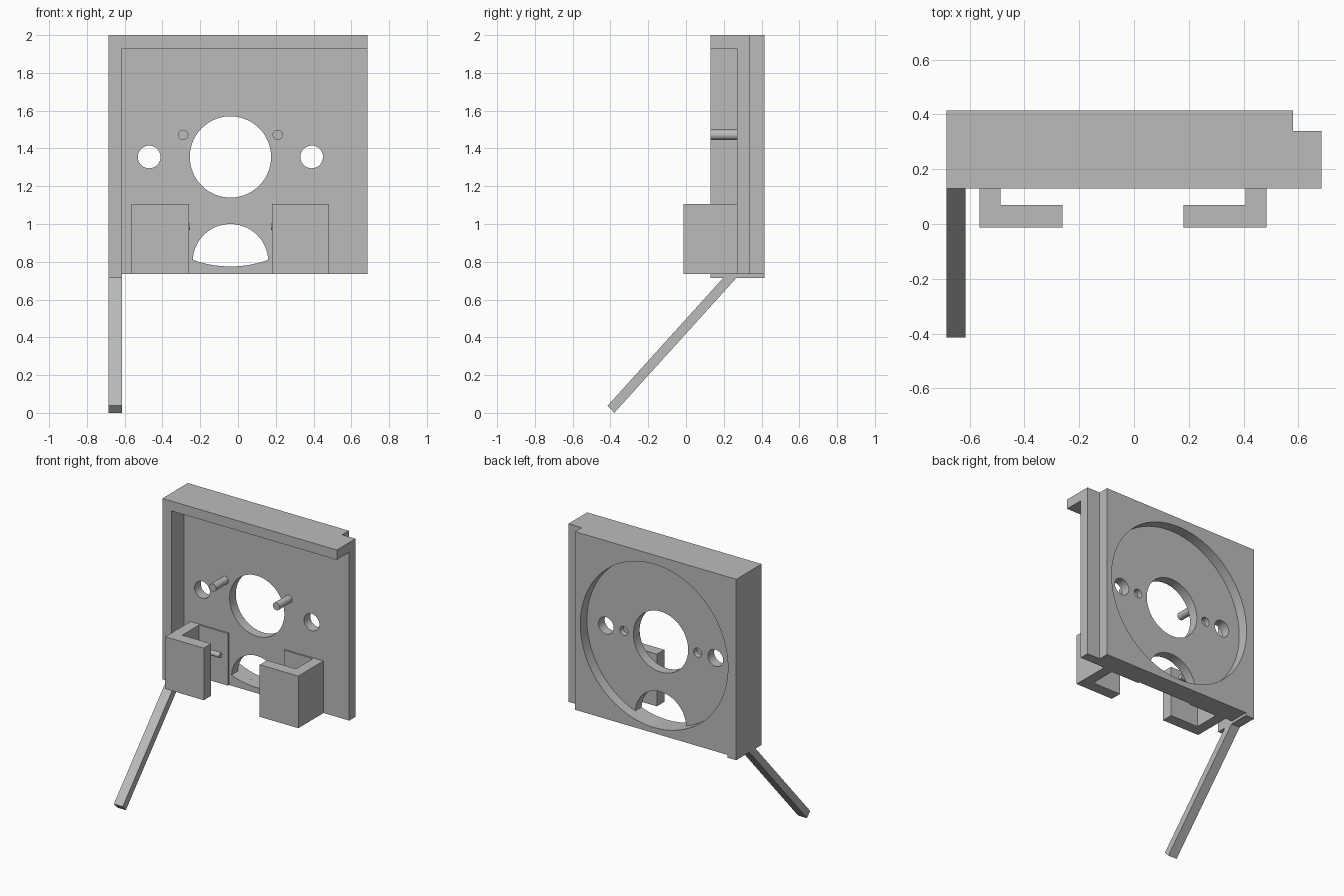
import bpy, bmesh
from math import cos, sin, tau, hypot

cube = bpy.data.objects.get("Cube")
if cube:
    bpy.data.objects.remove(cube, do_unlink=True)

grey = bpy.data.materials.new("plain grey")
grey.use_nodes = True
COLOUR = (0.5, 0.5, 0.5, 1)
grey.diffuse_color = COLOUR
grey.node_tree.nodes["Principled BSDF"].inputs["Base Color"].default_value = COLOUR

CX, CZ = -0.04, 1.355      # centre of the round openings
DISC = 0.58                # radius of the rear recess
FRONT, FACE, STEP, BACK = 0.13, 0.27, 0.34, 0.415
LEFT, RIGHT, BOTTOM, TOP = -0.685, 0.685, 0.735, 2.0


def prism(name, points, axis, lo, hi):
    """Extrude a 2D outline along one axis, from lo to hi."""
    place = {"x": lambda a, b, t: (t, a, b),
             "y": lambda a, b, t: (a, t, b),
             "z": lambda a, b, t: (a, b, t)}[axis]
    bm = bmesh.new()
    low = [bm.verts.new(place(a, b, lo)) for a, b in points]
    high = [bm.verts.new(place(a, b, hi)) for a, b in points]
    bm.faces.new(low)
    bm.faces.new(high)
    for i in range(len(points)):
        j = (i + 1) % len(points)
        bm.faces.new((low[i], low[j], high[j], high[i]))
    bmesh.ops.recalc_face_normals(bm, faces=bm.faces)
    mesh = bpy.data.meshes.new(name)
    bm.to_mesh(mesh)
    bm.free()
    mesh.materials.append(grey)
    obj = bpy.data.objects.new(name, mesh)
    bpy.context.collection.objects.link(obj)
    return obj


def rect(a0, a1, b0, b1):
    return [(a0, b0), (a1, b0), (a1, b1), (a0, b1)]


def circle(a, b, r, n=48):
    return [(a + r * cos(tau * i / n), b + r * sin(tau * i / n)) for i in range(n)]


def activate(obj):
    bpy.ops.object.select_all(action="DESELECT")
    obj.select_set(True)
    bpy.context.view_layer.objects.active = obj


def cut(obj, points, lo, hi):
    cutter = prism("cutter", points, "y", lo, hi)
    cutter.hide_render = True
    mod = obj.modifiers.new("cut", "BOOLEAN")
    mod.operation, mod.solver, mod.object = "DIFFERENCE", "EXACT", cutter
    activate(obj)
    bpy.ops.object.modifier_apply(modifier=mod.name)
    bpy.data.objects.remove(cutter, do_unlink=True)


def smooth(obj):
    activate(obj)
    bpy.ops.object.shade_smooth_by_angle(angle=0.6)


def inside_disc(point):
    """Pull a point back onto the recess outline when it lies beyond it."""
    dx, dz = point[0] - CX, point[1] - CZ
    k = min(1, DISC / hypot(dx, dz))
    return CX + dx * k, CZ + dz * k


# Front panel with its central hole, two side holes and lower half-round opening
panel = prism("front_panel", rect(LEFT, RIGHT, BOTTOM, TOP), "y", FACE, STEP)
cut(panel, circle(CX, CZ, 0.215, 96), 0.2, 0.5)
cut(panel, [inside_disc(p) for p in circle(CX, 0.8, 0.2, 96)], 0.2, 0.5)
for side in (-1, 1):
    cut(panel, circle(CX + side * 0.43, CZ, 0.06), 0.2, 0.5)
    cut(panel, circle(CX + side * 0.29, CZ, 0.032), 0.3, 0.5)
smooth(panel)

# Narrower rear layer with the large round recess
rear = prism("rear_layer", rect(LEFT, 0.58, BOTTOM, TOP), "y", STEP, BACK)
cut(rear, circle(CX, CZ, DISC, 128), 0.3, 0.5)
smooth(rear)

# L-shaped rim along the top and one side, and the foot under it
INNER, FOOT = -0.615, 0.715
prism("rim", [(LEFT, FOOT), (INNER, FOOT), (INNER, 1.93), (RIGHT, 1.93),
              (RIGHT, TOP), (LEFT, TOP)], "y", FRONT, FACE)
prism("rim_foot", rect(LEFT, INNER, FOOT, BOTTOM), "y", FACE, BACK)

# Slanted arm
prism("slanted_arm", [(-0.38, 0), (0.27, 0.718), (0.2, 0.718), (-0.415, 0.038)],
      "x", LEFT, INNER)

# Mirrored brackets, bracket pins and pegs
for side, label in ((-1, "right"), (1, "left")):
    outer, wall, tip = (CX + side * d for d in (0.523, 0.447, 0.22))
    prism(label + "_bracket",
          [(outer, -0.013), (tip, -0.013), (tip, 0.07), (wall, 0.07),
           (wall, 0.258), (tip, 0.258), (tip, FACE), (outer, FACE)],
          "z", BOTTOM, 1.105)
    smooth(prism(label + "_bracket_pin", circle(0.17, 0.985, 0.018, 24),
                 "x", wall, tip - side * 0.005))
    smooth(prism(label + "_peg", circle(CX + side * 0.25, 1.472, 0.027, 32),
                 "y", FRONT, FACE))
